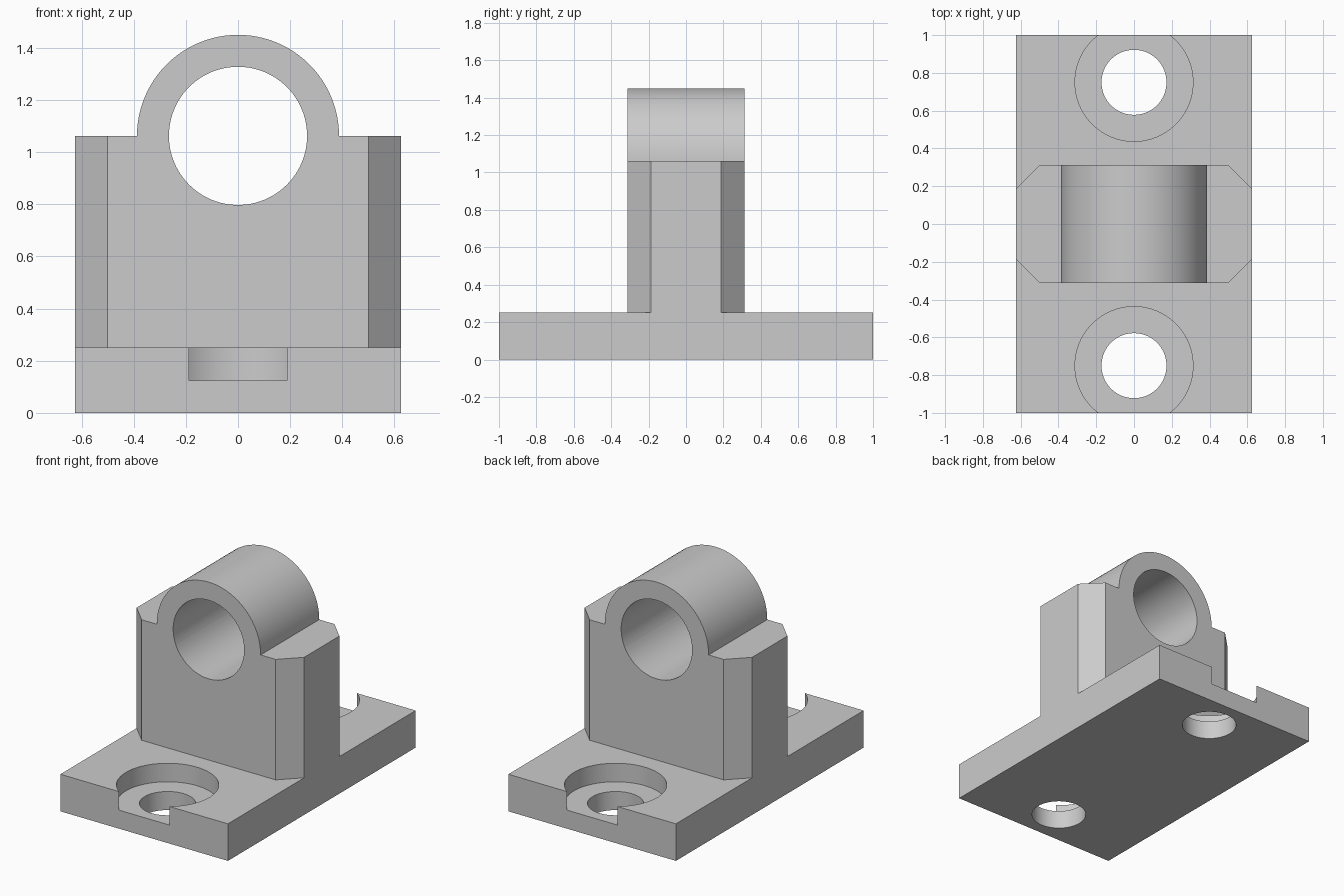
import bpy, bmesh, math
from mathutils import Matrix, Vector

cube = bpy.data.objects.get("Cube")
if cube:
    bpy.data.objects.remove(cube, do_unlink=True)

# Main sizes
HALF_W, HALF_L, BASE_H = 0.625, 1.0, 0.25
BLOCK_D, BLOCK_TOP, CHAMFER = 0.3125, 1.0625, 0.125
BOSS_R, BORE_R = 0.3875, 0.265
BOLT_Y, BOLT_R, SEAT_R, SEAT_Z = 0.75, 0.172, 0.3125, 0.125

grey = bpy.data.materials.new("plain grey")
grey.use_nodes = True
grey.diffuse_color = (0.6, 0.6, 0.6, 1)
grey.node_tree.nodes["Principled BSDF"].inputs["Base Color"].default_value = (0.6, 0.6, 0.6, 1)


def finish(name, bm):
    bmesh.ops.recalc_face_normals(bm, faces=bm.faces)
    mesh = bpy.data.meshes.new(name)
    bm.to_mesh(mesh)
    bm.free()
    mesh.materials.append(grey)
    obj = bpy.data.objects.new(name, mesh)
    bpy.context.collection.objects.link(obj)
    return obj


def prism(name, outline, z0, z1):
    bm = bmesh.new()
    face = bm.faces.new([bm.verts.new((x, y, z0)) for x, y in outline])
    grown = bmesh.ops.extrude_face_region(bm, geom=[face])["geom"]
    verts = [v for v in grown if isinstance(v, bmesh.types.BMVert)]
    bmesh.ops.translate(bm, verts=verts, vec=(0, 0, z1 - z0))
    return finish(name, bm)


def cylinder(name, radius, length, centre, along_y=False):
    bm = bmesh.new()
    turn = Matrix.Rotation(math.pi / 2, 4, "X") if along_y else Matrix()
    bmesh.ops.create_cone(bm, cap_ends=True, segments=96, radius1=radius, radius2=radius,
                          depth=length, matrix=Matrix.Translation(Vector(centre)) @ turn)
    return finish(name, bm)


def combine(target, tool, operation):
    tool.hide_render = True
    mod = target.modifiers.new(tool.name, "BOOLEAN")
    mod.operation, mod.solver, mod.object = operation, "EXACT", tool
    bpy.context.view_layer.objects.active = target
    bpy.ops.object.modifier_apply(modifier=mod.name)
    bpy.data.objects.remove(tool, do_unlink=True)


# Base plate
bracket = prism("bearing_bracket", [(-HALF_W, -HALF_L), (HALF_W, -HALF_L),
                                    (HALF_W, HALF_L), (-HALF_W, HALF_L)], 0, BASE_H)

# Upright block with chamfered corners, sunk into the plate
inner_x, inner_y = HALF_W - CHAMFER, BLOCK_D - CHAMFER
quarter = [(HALF_W, inner_y), (inner_x, BLOCK_D)]
half = quarter + [(-x, y) for x, y in reversed(quarter)]
outline = half + [(-x, -y) for x, y in half]
combine(bracket, prism("upright_block", outline, BASE_H / 2, BLOCK_TOP), "UNION")

# Round boss and its bore
axis = (0, 0, BLOCK_TOP)
combine(bracket, cylinder("round_boss", BOSS_R, 2 * BLOCK_D, axis, True), "UNION")
combine(bracket, cylinder("bore_cutter", BORE_R, 1, axis, True), "DIFFERENCE")

# Counterbored bolt holes, open at the plate ends
for side in (-1, 1):
    y = side * BOLT_Y
    combine(bracket, cylinder("seat_cutter", SEAT_R, 0.5, (0, y, SEAT_Z + 0.25)), "DIFFERENCE")
    combine(bracket, cylinder("bolt_cutter", BOLT_R, 1, (0, y, 0)), "DIFFERENCE")

# Smooth round walls, sharp edges
bpy.ops.object.select_all(action="DESELECT")
bracket.select_set(True)
bpy.context.view_layer.objects.active = bracket
bpy.ops.object.shade_smooth_by_angle(angle=math.radians(30))
